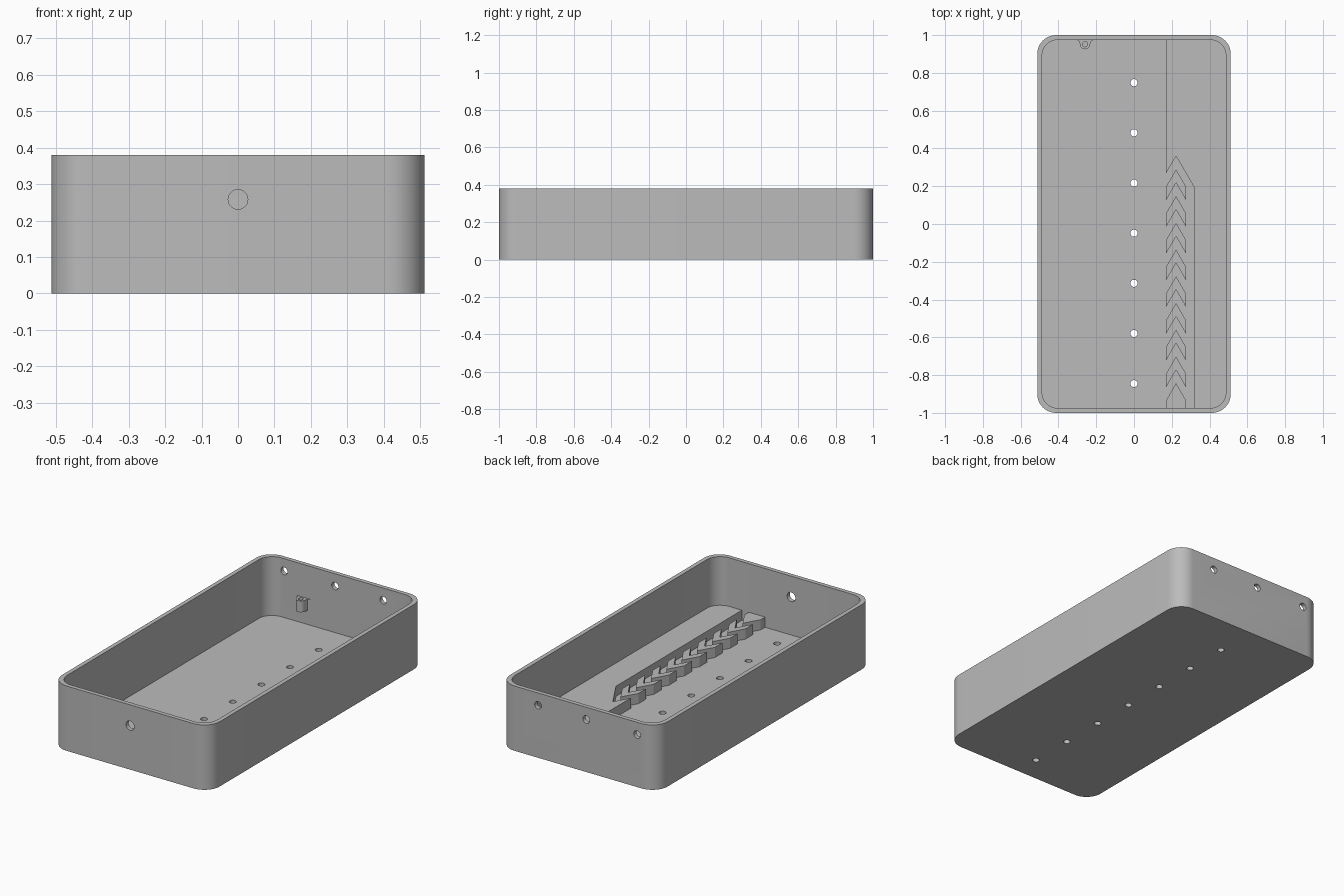
import bpy, bmesh, math
from mathutils import Matrix

if "Cube" in bpy.data.objects:
    bpy.data.objects.remove(bpy.data.objects["Cube"], do_unlink=True)

WIDTH, LENGTH, HEIGHT = 1.024, 2.0, 0.38
WALL, FLOOR, DECK = 0.025, 0.035, 0.095
INNER_X, INNER_Y = WIDTH / 2 - WALL, LENGTH / 2 - WALL

grey = bpy.data.materials.new("light_grey")
grey.use_nodes = True
colour = (0.5, 0.5, 0.5, 1)
grey.diffuse_color = colour
grey.node_tree.nodes["Principled BSDF"].inputs["Base Color"].default_value = colour


def prism(name, outline, z0, z1):
    """Extrude a counter-clockwise outline from z0 to z1."""
    bm = bmesh.new()
    face = bm.faces.new([bm.verts.new((x, y, z0)) for x, y in outline])
    top = bmesh.ops.extrude_face_region(bm, geom=[face])["geom"]
    verts = [v for v in top if isinstance(v, bmesh.types.BMVert)]
    bmesh.ops.translate(bm, verts=verts, vec=(0, 0, z1 - z0))
    bmesh.ops.recalc_face_normals(bm, faces=bm.faces)
    mesh = bpy.data.meshes.new(name)
    bm.to_mesh(mesh)
    bm.free()
    mesh.materials.append(grey)
    ob = bpy.data.objects.new(name, mesh)
    bpy.context.collection.objects.link(ob)
    return ob


def arc(cx, cy, r, a0, a1, steps):
    angles = [math.radians(a0 + (a1 - a0) * i / steps) for i in range(steps + 1)]
    return [(cx + r * math.cos(a), cy + r * math.sin(a)) for a in angles]


def rounded_rect(hx, hy, r):
    points = []
    for i, (sx, sy) in enumerate([(1, 1), (-1, 1), (-1, -1), (1, -1)]):
        points += arc(sx * (hx - r), sy * (hy - r), r, i * 90, i * 90 + 90, 12)
    return points


def pin(x, y, z, r, depth, sideways=False):
    """Round hole cutter, upright or running along y."""
    ob = prism("hole_cutter", arc(0, 0, r, 0, 345, 23), -depth / 2, depth / 2)
    turn = Matrix.Rotation(math.pi / 2, 4, "X") if sideways else Matrix()
    ob.data.transform(Matrix.Translation((x, y, z)) @ turn)
    return ob


def carve(ob, cutters, operation="DIFFERENCE"):
    """Apply booleans, then remove the cutters."""
    for c in cutters:
        mod = ob.modifiers.new("cut", "BOOLEAN")
        mod.operation, mod.solver, mod.object = operation, "EXACT", c
    bpy.context.view_layer.update()
    graph = bpy.context.evaluated_depsgraph_get()
    mesh = bpy.data.meshes.new_from_object(ob.evaluated_get(graph))
    ob.modifiers.clear()
    ob.data = mesh
    for c in cutters:
        bpy.data.objects.remove(c, do_unlink=True)


def smooth(ob):
    bpy.ops.object.select_all(action="DESELECT")
    ob.select_set(True)
    bpy.context.view_layer.objects.active = ob
    bpy.ops.object.shade_smooth_by_angle(angle=math.radians(30))


def cavity():
    return prism("cavity_cutter", rounded_rect(INNER_X, INNER_Y, 0.085), FLOOR, HEIGHT + 0.1)


# Open tray with drain holes and cable holes
tray = prism("tray", rounded_rect(WIDTH / 2, LENGTH / 2, 0.1), 0, HEIGHT)
cutters = [cavity()]
cutters += [pin(0, 0.748 - 0.2655 * i, 0, 0.019, 0.2) for i in range(7)]
cutters += [pin(x, LENGTH / 2, 0.308, 0.022, 0.2, True) for x in (-0.383, -0.053, 0.26)]
cutters += [pin(0, -LENGTH / 2, 0.258, 0.027, 0.2, True)]
carve(tray, cutters)
smooth(tray)

# Raised deck along the left side, with an angled notch where the channel starts
left, right, channel = 0.17, 0.275, 0.32
mid = (left + right) / 2
slope = math.tan(math.radians(60))
drop = (right - left) / 2 * slope
notch = 0.36
deck = prism("raised_deck", [
    (channel, -1.1), (0.6, -1.1), (0.6, 1.1), (left, 1.1), (left, notch - drop),
    (mid, notch), (channel, notch - (channel - mid) * slope)], 0, DECK)
carve(deck, [cavity()], "INTERSECT")
smooth(deck)

# Row of chevron baffles, ending in a solid block at the front wall
pitch, thick = 0.1415, 0.071
for i in range(8):
    tip = 0.289 - pitch * i
    prism(f"chevron_{i + 1}", [
        (left, tip - drop), (left, tip - drop - thick), (mid, tip - thick),
        (right, tip - drop - thick), (right, tip - drop), (mid, tip)], FLOOR, DECK)
tip = 0.289 - pitch * 8
prism("chevron_end", [
    (left, tip - drop), (left, -INNER_Y), (right, -INNER_Y),
    (right, tip - drop), (mid, tip)], FLOOR, DECK)

# Small flared screw boss on the back wall
bx, by = -0.259, 0.952
boss = prism("screw_boss", [(bx + 0.045, INNER_Y + 0.005), (bx - 0.045, INNER_Y + 0.005),
                            (bx - 0.045, INNER_Y), (bx - 0.032, INNER_Y - 0.008)]
             + arc(bx, by, 0.027, 180, 360, 12)
             + [(bx + 0.032, INNER_Y - 0.008), (bx + 0.045, INNER_Y)], 0.12, 0.187)
carve(boss, [pin(bx, by, 0.15, 0.014, 0.3)])
smooth(boss)
